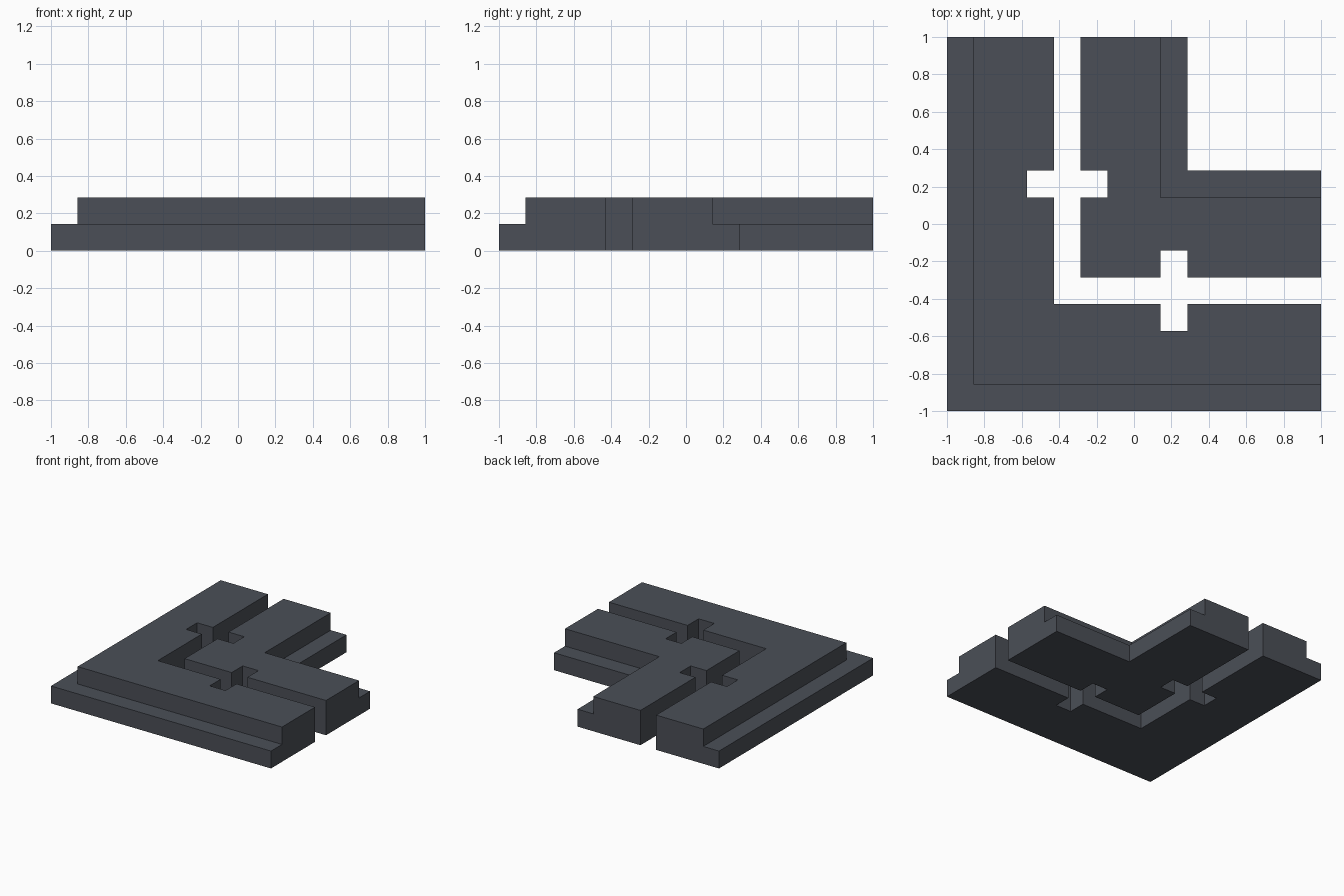
import bpy, bmesh, math

if "Cube" in bpy.data.objects:
    bpy.data.objects.remove(bpy.data.objects["Cube"], do_unlink=True)

U = 1 / 7  # grid module: plan is 14 modules wide, 2 high

slate = bpy.data.materials.new("dark slate")
slate.use_nodes = True
colour = (0.070, 0.078, 0.095, 1)
slate.diffuse_color = colour
slate.node_tree.nodes["Principled BSDF"].inputs["Base Color"].default_value = colour


def stepped_block(name, deck, rim):
    """Two-module-high block; the first two deck edges step down to a ledge bounded by rim."""
    ledge = [deck[0], *rim, deck[2], deck[1]]
    bm = bmesh.new()

    def face(points):
        bm.faces.new([bm.verts.new((x * U, y * U, z * U)) for x, y, z in points])

    def walls(loop, edges, z):
        for i in edges:
            a, b = loop[i], loop[(i + 1) % len(loop)]
            face([(*a, z), (*b, z), (*b, z + 1), (*a, z + 1)])

    # Caps: shared underside, raised deck and low ledge
    for loop, top in ((deck, 2), (ledge, 1)):
        face([(*p, top) for p in loop])
        face([(*p, 0) for p in reversed(loop)])
    # Walls: lower course around the outline, upper course around the deck
    walls(deck, range(2, len(deck)), 0)
    walls(ledge, range(4), 0)
    walls(deck, range(len(deck)), 1)

    bmesh.ops.remove_doubles(bm, verts=bm.verts[:], dist=0.001)
    bmesh.ops.dissolve_limit(bm, angle_limit=math.radians(1),
                             verts=bm.verts[:], edges=bm.edges[:])
    bmesh.ops.recalc_face_normals(bm, faces=bm.faces[:])
    mesh = bpy.data.meshes.new(name)
    bm.to_mesh(mesh)
    bm.free()
    mesh.materials.append(slate)
    obj = bpy.data.objects.new(name, mesh)
    bpy.context.collection.objects.link(obj)
    return obj


# Outer corner wall, ledge on the outside, notches facing the channel
stepped_block("outer_corner_wall",
              [(-6, 7), (-6, -6), (7, -6), (7, -3), (2, -3), (2, -4), (1, -4), (1, -3),
               (-3, -3), (-3, 1), (-4, 1), (-4, 2), (-3, 2), (-3, 7)],
              [(-7, 7), (-7, -7), (7, -7)])

# Inner corner wall, ledge on the inside of the corner, matching notches
stepped_block("inner_corner_wall",
              [(7, 1), (1, 1), (1, 7), (-2, 7), (-2, 2), (-1, 2), (-1, 1), (-2, 1),
               (-2, -2), (1, -2), (1, -1), (2, -1), (2, -2), (7, -2)],
              [(7, 2), (2, 2), (2, 7)])
